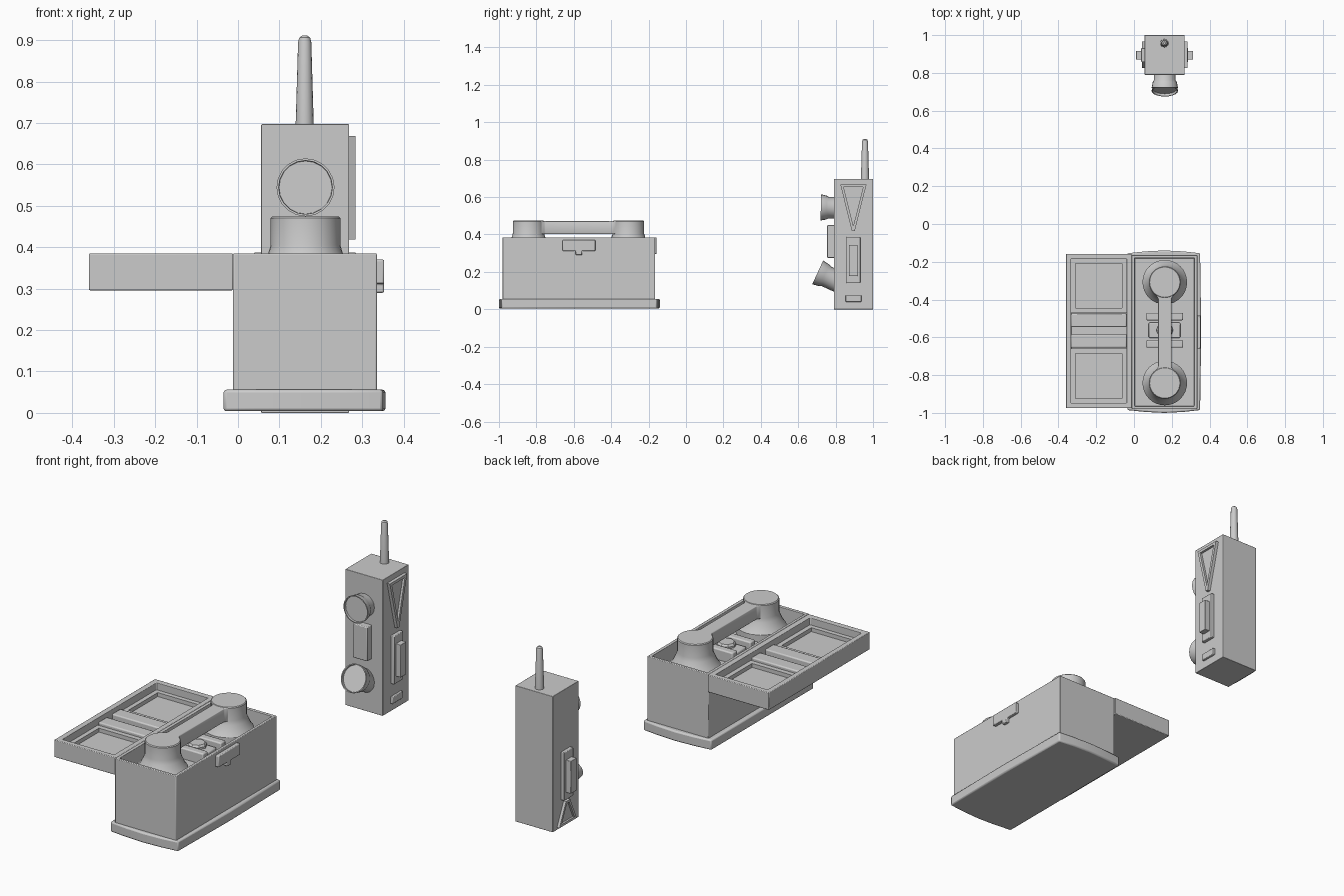
import bpy, bmesh, math
from mathutils import Vector

if "Cube" in bpy.data.objects:
    bpy.data.objects.remove(bpy.data.objects["Cube"])


def finish(name, bm, bevel=0.0):
    bmesh.ops.recalc_face_normals(bm, faces=bm.faces)
    me = bpy.data.meshes.new(name)
    bm.to_mesh(me)
    bm.free()
    ob = bpy.data.objects.new(name, me)
    bpy.context.collection.objects.link(ob)
    if bevel:
        m = ob.modifiers.new("edge_bevel", 'BEVEL')
        m.width, m.segments, m.limit_method = bevel, 2, 'ANGLE'
    bpy.ops.object.select_all(action='DESELECT')
    ob.select_set(True)
    bpy.context.view_layer.objects.active = ob
    bpy.ops.object.shade_smooth_by_angle(angle=math.radians(35))
    return ob


def prism(name, pts, axis, lo, hi, bevel=0.0, rim=0.0, drop=0.0):
    """Extrude an outline along an axis; optionally sink the hi face inside a rim."""
    def place(p, h):
        return {'x': (h, p[0], p[1]), 'y': (p[0], h, p[1]), 'z': (p[0], p[1], h)}[axis]
    bm = bmesh.new()
    a = [bm.verts.new(place(p, lo)) for p in pts]
    b = [bm.verts.new(place(p, hi)) for p in pts]
    bm.faces.new(a)
    cap = bm.faces.new(b)
    n = len(pts)
    for i in range(n):
        j = (i + 1) % n
        bm.faces.new((a[i], a[j], b[j], b[i]))
    bmesh.ops.recalc_face_normals(bm, faces=bm.faces)
    if rim:
        normal = cap.normal.copy()
        bmesh.ops.inset_region(bm, faces=[cap], thickness=rim, use_even_offset=True)
        # wall inside the rim
        ext = bmesh.ops.extrude_face_region(bm, geom=[cap])
        vs = [g for g in ext['geom'] if isinstance(g, bmesh.types.BMVert)]
        bmesh.ops.translate(bm, verts=vs, vec=-normal * drop)
        if cap.is_valid:
            bm.faces.remove(cap)
    return finish(name, bm, bevel)


def rect(a0, a1, b0, b1):
    return [(a0, b0), (a1, b0), (a1, b1), (a0, b1)]


def lathe(name, profile, origin, direction=(0, 0, 1), sides=32):
    """Revolve (radius, height) points; first and last rings are capped."""
    q = Vector(direction).to_track_quat('Z', 'Y')
    bm = bmesh.new()
    rings = []
    for r, h in profile:
        rings.append([bm.verts.new(Vector(origin) + q @ Vector((
            r * math.cos(2 * math.pi * i / sides),
            r * math.sin(2 * math.pi * i / sides), h))) for i in range(sides)])
    for p, s in zip(rings, rings[1:]):
        for i in range(sides):
            j = (i + 1) % sides
            bm.faces.new((p[i], p[j], s[j], s[i]))
    bm.faces.new(rings[0])
    bm.faces.new(rings[-1])
    return finish(name, bm)


# --- Field telephone case: hollow body and bulging foot ---
prism("phone_case", rect(-0.012, 0.335, -0.98, -0.165), 'z', 0.04, 0.385, 0.003, 0.015, 0.085)
foot = [(-0.035, -0.985), (0.06, -0.995), (0.16, -1.0), (0.26, -0.995), (0.35, -0.985),
        (0.356, -0.57), (0.35, -0.155), (0.26, -0.145), (0.16, -0.14), (0.06, -0.145),
        (-0.035, -0.155)]
prism("phone_case_foot", foot, 'z', 0.004, 0.056, 0.007)

# --- Open lid with two recessed panels and ridges ---
prism("open_lid", rect(-0.36, -0.012, -0.975, -0.158), 'z', 0.296, 0.385, 0.003, 0.027, 0.065)
for i, (y0, y1) in enumerate([(-0.95, -0.66), (-0.47, -0.183)]):
    prism(f"lid_panel_{i}", rect(-0.335, -0.038, y0, y1), 'z', 0.318, 0.347, 0, 0.025, 0.02)
for i, (y0, y1) in enumerate([(-0.655, -0.585), (-0.545, -0.475)]):
    prism(f"lid_ridge_{i}", rect(-0.335, -0.038, y0, y1), 'z', 0.318, 0.36, 0.006)

# --- Latch on the side of the case ---
latch = [(-0.66, 0.312), (-0.59, 0.312), (-0.59, 0.29), (-0.556, 0.29), (-0.556, 0.312),
         (-0.485, 0.312), (-0.485, 0.37), (-0.66, 0.37)]
prism("latch", latch, 'x', 0.33, 0.353, 0.004)

# --- Handset: two cups joined by a bar ---
cup = [(0.118, 0.295), (0.118, 0.335), (0.106, 0.352), (0.09, 0.385), (0.084, 0.405),
       (0.084, 0.47), (0.08, 0.474)]
for i, y in enumerate((-0.842, -0.308)):
    lathe(f"handset_cup_{i}", cup, (0.163, y, 0))
half = [(0.055, -0.785), (0.035, -0.755), (0.035, -0.395), (0.055, -0.365)]
bar = [(0.163 + w, y) for w, y in half] + [(0.163 - w, y) for w, y in reversed(half)]
prism("handset_bar", bar, 'z', 0.402, 0.472, 0.004)

# --- Cradle below the handset ---
for i, (y0, y1) in enumerate([(-0.655, -0.615), (-0.51, -0.47)]):
    prism(f"cradle_rail_{i}", rect(0.065, 0.26, y0, y1), 'z', 0.295, 0.355, 0.006)
prism("cradle_plate", rect(0.078, 0.245, -0.603, -0.522), 'z', 0.295, 0.335, 0.006)
lathe("cradle_knob", [(0.045, 0.33), (0.045, 0.345), (0.037, 0.355)], (0.163, -0.562, 0), sides=8)

# --- Portable radio body and antenna ---
prism("radio_body", rect(0.056, 0.268, 0.79, 1.0), 'z', 0.0, 0.697, 0.002)
lathe("antenna", [(0.022, 0.69), (0.016, 0.895), (0.013, 0.906), (0.006, 0.911)],
      (0.161, 0.957, 0), sides=16)

# --- Earpiece and mouthpiece with flared, recessed faces ---
horn = [(0.058, 0.0), (0.058, 0.075), (0.064, 0.085), (0.07, 0.115), (0.065, 0.115), (0.064, 0.105)]
lathe("earpiece", horn, (0.163, 0.836, 0.541), (0, -1, 0.03), 20)
lathe("mouthpiece", [(r, h * 1.3) for r, h in horn], (0.163, 0.84, 0.135), (0, -0.91, 0.42), 20)
prism("front_button", rect(0.122, 0.204, 0.275, 0.45), 'y', 0.80, 0.755, 0.004)

# --- Side controls, on both faces of the radio ---
for side, x, s in (("right", 0.268, 1), ("left", 0.056, -1)):
    prism(f"{side}_switch_plate", rect(0.857, 0.932, 0.14, 0.387), 'x', x - s * 0.01, x + s * 0.018, 0.003)
    prism(f"{side}_switch", rect(0.871, 0.917, 0.178, 0.345), 'x', x, x + s * 0.045, 0.002)

tri = [(0.825, 0.668), (0.965, 0.668), (0.902, 0.418), (0.887, 0.418)]
prism("right_triangle_frame", tri, 'x', 0.26, 0.284, 0, 0.014, 0.012)
prism("right_small_tab", rect(0.853, 0.938, 0.04, 0.075), 'x', 0.26, 0.28, 0.003)
tri = [(0.825, 0.012), (0.965, 0.012), (0.912, 0.128), (0.878, 0.128)]
prism("left_triangle_frame", tri, 'x', 0.064, 0.042, 0, 0.012, 0.01)
